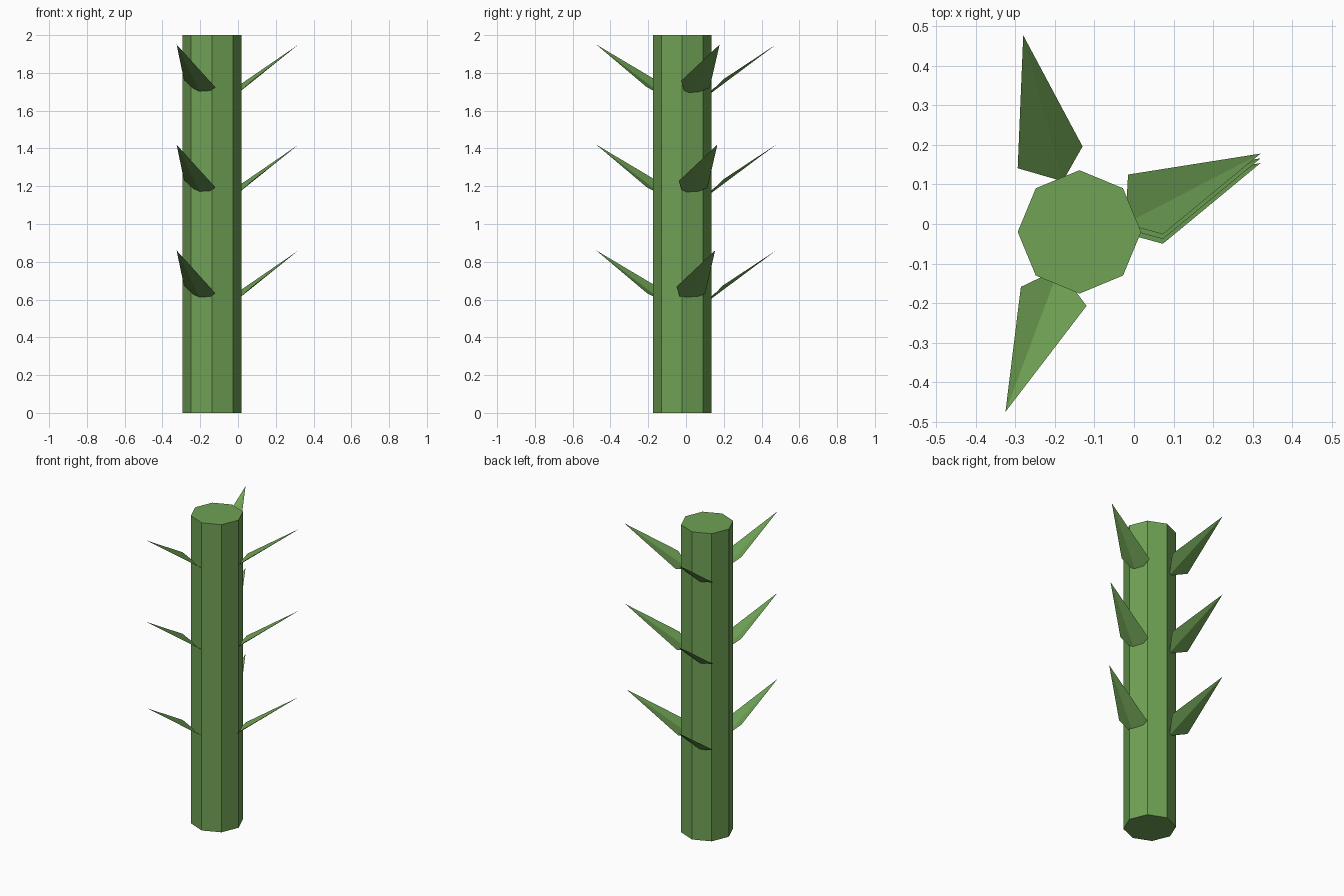
import bpy
from math import pi

if "Cube" in bpy.data.objects:
    bpy.data.objects.remove(bpy.data.objects["Cube"])

green = bpy.data.materials.new("stem_green")
green.diffuse_color = (0.16, 0.36, 0.09, 1)
green.use_nodes = True
green.node_tree.nodes["Principled BSDF"].inputs["Base Color"].default_value = green.diffuse_color

# Eight-sided stem
bpy.ops.mesh.primitive_cylinder_add(vertices=8, radius=0.156, depth=2,
                                    location=(-0.138, -0.02, 1))
stem = bpy.context.object
stem.name = "stem"
stem.data.materials.append(green)


# Flat kite-shaped leaf: base, right corner, tip, left corner, folded along its midrib
def leaf(name, points, dy, dz):
    mesh = bpy.data.meshes.new(name)
    verts = [(x, y + dy, z + dz) for x, y, z in points]
    mesh.from_pydata(verts, [], [(0, 1, 2), (0, 2, 3)])
    mesh.materials.append(green)
    bpy.context.collection.objects.link(bpy.data.objects.new(name, mesh))


# Corner points of the topmost leaf on each side
leaves = {
    "right_leaf": [(-0.022, 0.0, 1.675), (0.073, -0.026, 1.758),
                   (0.32, 0.178, 1.95), (-0.015, 0.125, 1.72)],
    "back_leaf": [(-0.18, 0.108, 1.675), (-0.13, 0.196, 1.765),
                  (-0.28, 0.477, 1.95), (-0.294, 0.141, 1.715)],
    "front_leaf": [(-0.19, -0.113, 1.675), (-0.286, -0.159, 1.762),
                   (-0.325, -0.475, 1.95), (-0.12, -0.207, 1.724)],
}

# Three tiers; the right-hand leaves drift slightly forward going down
for tier, (drop, drift) in enumerate([(0, 0), (-0.53, -0.012), (-1.09, -0.024)]):
    for name, pts in leaves.items():
        leaf(f"{name}_{tier + 1}", pts, drift if name == "right_leaf" else 0, drop)
